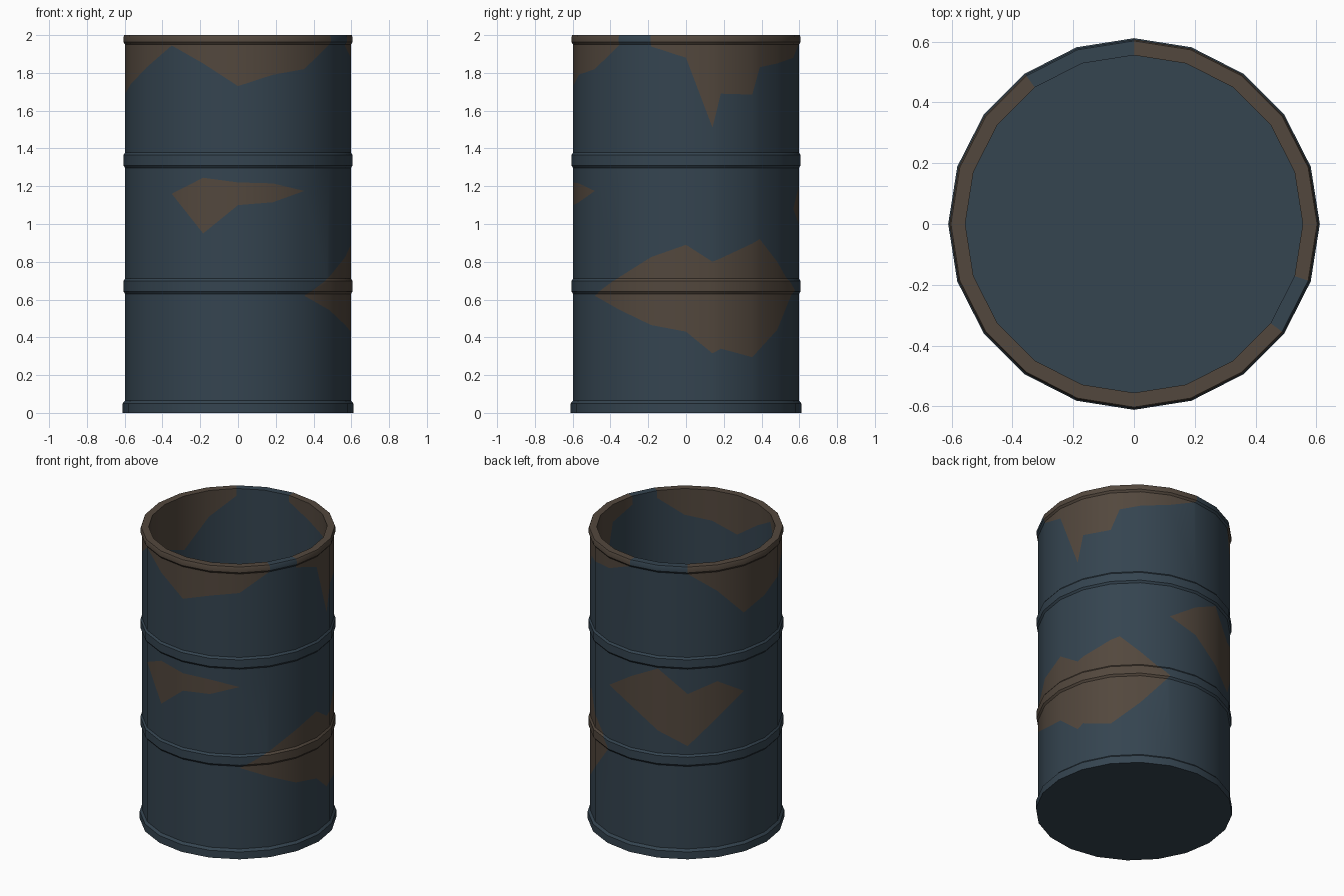
import bpy, bmesh, math
from mathutils import Vector

if "Cube" in bpy.data.objects:
    bpy.data.objects.remove(bpy.data.objects["Cube"])

SIDES, WALL, BORE = 20, 0.597, 0.555


def column(k, r, z):
    # point on the 20-sided wall; fractional k lies on the flat facet
    i = math.floor(k)
    def corner(j):
        a = math.tau * j / SIDES
        return Vector((r * math.sin(a), -r * math.cos(a), z))
    return corner(i).lerp(corner(i + 1), k - i)


def height(line, k):
    for (k0, z0), (k1, z1) in zip(line, line[1:]):
        if k0 <= k <= k1:
            return z0 + (z1 - z0) * (k - k0) / (k1 - k0)


def material(name, rgb):
    m = bpy.data.materials.new(name)
    m.diffuse_color = (*rgb, 1)
    m.use_nodes = True
    m.node_tree.nodes["Principled BSDF"].inputs["Base Color"].default_value = m.diffuse_color
    return m


# profile: base lip, two rolling hoops, rim, then down the inside
profile = [(0.611, 0), (0.611, 0.05), (WALL, 0.065)]
for z in (0.63, 1.297):
    profile += [(WALL, z), (0.607, z + 0.013), (0.607, z + 0.068), (WALL, z + 0.081)]
profile += [(WALL, 1.95), (0.607, 1.963), (0.607, 1.988), (0.602, 2.0)]
rim = len(profile) - 1
profile += [(BORE, 2.0), (BORE, 0.04)]

# rust patches: (lower edge, upper edge, also inside), as (column, height)
patches = [
    # front
    ([(18, 1.16), (19, 0.95), (20, 1.10), (21, 1.115), (22, 1.175)],
     [(18, 1.16), (19, 1.245), (20, 1.22), (21, 1.215), (22, 1.175)], False),
    # right
    ([(2, 0.62), (3, 0.545), (4, 0.465), (5, 0.43), (5.76, 0.315), (6, 0.34), (7, 0.295), (8, 0.44), (9, 0.65)],
     [(2, 0.62), (3, 0.72), (4, 0.825), (5, 0.89), (5.76, 0.80), (7.3, 0.92), (8, 0.80), (9, 0.65)], False),
    # back
    ([(9, 1.08), (10, 1.0), (11, 0.865), (12, 0.77), (13, 0.95), (14, 1.094)],
     [(9, 1.08), (10, 1.20), (11, 1.29), (12, 1.127), (13, 1.20), (14, 1.094)], False),
    # rim, right half
    ([(4, 1.94), (5, 1.88), (5.76, 1.51), (6, 1.69), (7, 1.685), (7.3, 1.83), (8, 1.85), (9, 1.88), (10, 1.955)],
     [(4, 2.1), (10, 2.1)], True),
    # rim, left and front
    ([(12, 1.95), (13, 1.82), (14, 1.63), (15, 1.69), (16, 1.74), (17, 1.83), (18, 1.945),
      (19, 1.85), (20, 1.73), (21, 1.79), (22, 1.82), (23, 1.95)],
     [(12, 2.1), (23, 2.1)], True),
]

# lathe the drum
cols = sorted(list(range(SIDES)) + [5.76, 7.3])
bm = bmesh.new()
tag = bm.faces.layers.int.new("column")
inside = bm.faces.layers.int.new("inside")
grid = [[bm.verts.new(column(k, r, z)) for r, z in profile] for k in cols]
for c in range(len(cols)):
    a, b = grid[c], grid[(c + 1) % len(cols)]
    for j in range(len(profile) - 1):
        f = bm.faces.new((a[j], b[j], b[j + 1], a[j + 1]))
        f[tag], f[inside] = c + 1, int(j > rim)
bm.faces.new([g[0] for g in reversed(grid)])
bm.faces.new([g[-1] for g in grid])

# cut each facet along the rust edges and colour what lies between
for c, k0 in enumerate(cols):
    k1 = cols[c + 1] if c + 1 < len(cols) else SIDES
    a = math.tau * (math.floor(k0) + 0.5) / SIDES
    out = Vector((math.sin(a), -math.cos(a), 0))
    for low, high, through in patches:
        for shift in (0, SIDES):
            q0, q1 = k0 + shift, k1 + shift
            if q0 < low[0][0] or q1 > low[-1][0]:
                continue
            for side in ((0, 1) if through else (0,)):
                r = BORE if side else WALL
                planes = []
                for line in (low, high):
                    p0 = column(q0, r, height(line, q0))
                    p1 = column(q1, r, height(line, q1))
                    n = (p1 - p0).cross(out).normalized()
                    planes.append((p0, n if n.z > 0 else -n))
                group = lambda: [f for f in bm.faces if f[tag] == c + 1 and f[inside] == side]
                for co, no in planes:
                    faces = group()
                    geom = faces + list({e for f in faces for e in f.edges}) + list({v for f in faces for v in f.verts})
                    bmesh.ops.bisect_plane(bm, geom=geom, dist=0.0005, plane_co=co, plane_no=no)
                for f in group():
                    m = f.calc_center_median()
                    if (m - planes[0][0]).dot(planes[0][1]) > 0 > (m - planes[1][0]).dot(planes[1][1]):
                        f.material_index = 1

bmesh.ops.recalc_face_normals(bm, faces=bm.faces[:])
mesh = bpy.data.meshes.new("drum")
bm.to_mesh(mesh)
bm.free()
mesh.materials.append(material("blue_paint", (0.035, 0.058, 0.080)))
mesh.materials.append(material("rust", (0.086, 0.064, 0.047)))
drum = bpy.data.objects.new("open_drum", mesh)
bpy.context.collection.objects.link(drum)
bpy.context.view_layer.objects.active = drum
drum.select_set(True)
bpy.ops.object.shade_smooth_by_angle(angle=math.radians(30))
